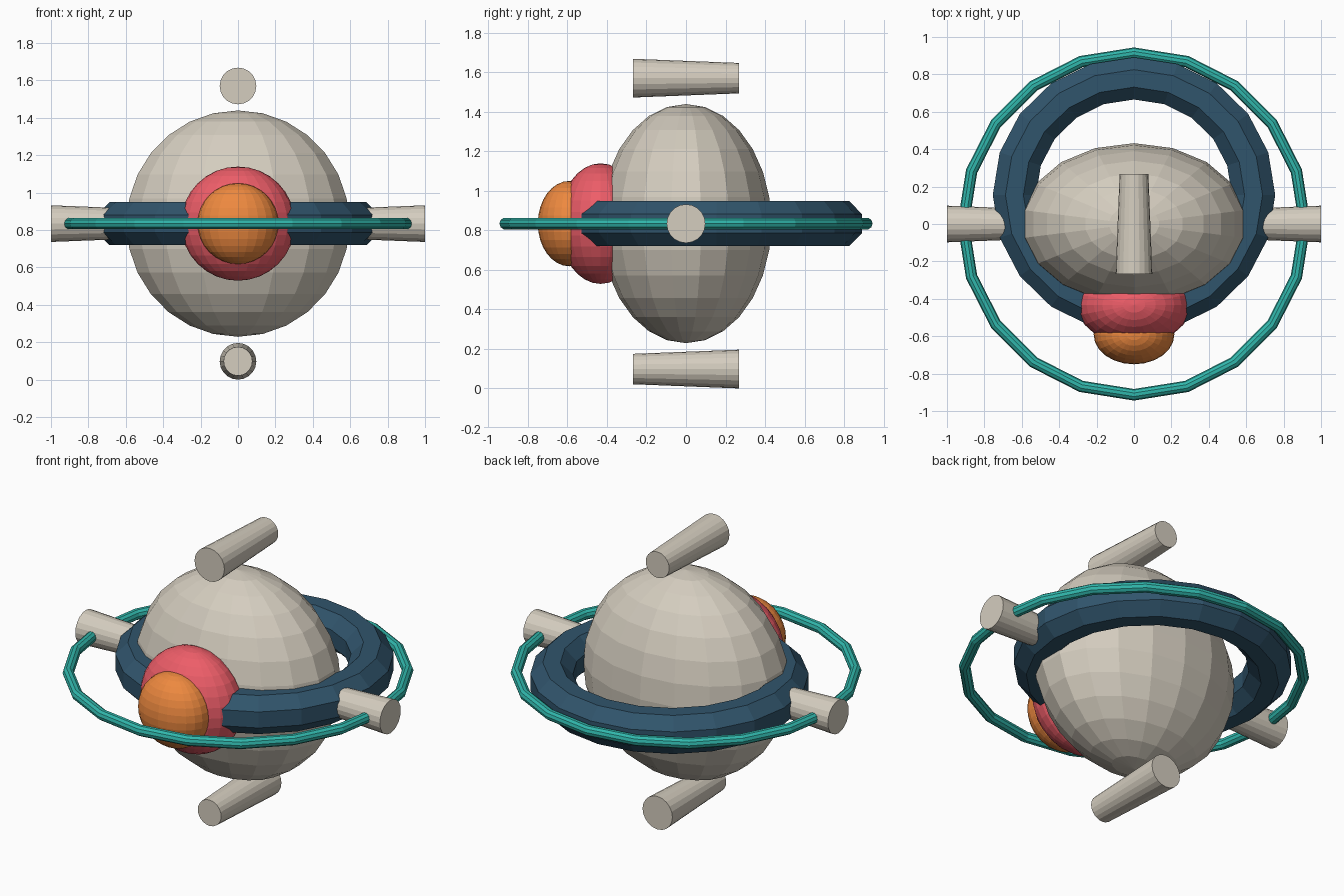
import bpy, math

if "Cube" in bpy.data.objects:
    bpy.data.objects.remove(bpy.data.objects["Cube"])

ZC = 0.834  # height of the shared centre plane


def paint(ob, name, rgb):
    ob.name = name
    mat = bpy.data.materials.get(str(rgb)) or bpy.data.materials.new(str(rgb))
    mat.diffuse_color = (*rgb, 1)
    mat.use_nodes = True
    mat.node_tree.nodes["Principled BSDF"].inputs["Base Color"].default_value = mat.diffuse_color
    ob.data.materials.append(mat)


def ellipsoid(name, loc, radii, segs, rings, rgb):
    bpy.ops.mesh.primitive_uv_sphere_add(segments=segs, ring_count=rings, radius=1, location=loc)
    ob = bpy.context.object
    ob.scale = radii
    paint(ob, name, rgb)


def ring(name, loc, major, minor, sides, rgb, twist=0.0, scale=(1, 1, 1), segs=20):
    # torus with a controllable rotation of its cross-section
    verts, faces = [], []
    for i in range(segs):
        a = 2 * math.pi * i / segs
        for j in range(sides):
            b = 2 * math.pi * j / sides + twist
            r = major + minor * math.cos(b)
            verts.append((r * math.cos(a), r * math.sin(a), minor * math.sin(b)))
            i2, j2 = (i + 1) % segs, (j + 1) % sides
            faces.append((i * sides + j, i2 * sides + j, i2 * sides + j2, i * sides + j2))
    me = bpy.data.meshes.new(name)
    me.from_pydata(verts, [], faces)
    ob = bpy.data.objects.new(name, me)
    bpy.context.collection.objects.link(ob)
    ob.location, ob.scale = loc, scale
    paint(ob, name, rgb)


def peg(name, loc, rot):
    # tapered peg, wide end towards local -z
    bpy.ops.mesh.primitive_cone_add(vertices=20, radius1=0.098, radius2=0.077, depth=0.535,
                                    location=loc, rotation=rot)
    paint(bpy.context.object, name, CREAM)


CREAM = (0.66, 0.61, 0.52)
NAVY = (0.03, 0.09, 0.15)
TEAL = (0.03, 0.47, 0.41)
RED = (0.85, 0.11, 0.14)
ORANGE = (0.85, 0.25, 0.05)

# body and the stacked nose domes
ellipsoid("body", (0, 0, ZC), (0.605, 0.432, 0.605), 18, 14, CREAM)
ellipsoid("inner_dome", (0, -0.432, ZC), (0.305, 0.213, 0.305), 24, 16, RED)
ellipsoid("outer_dome", (0, -0.59, ZC), (0.216, 0.16, 0.216), 24, 16, ORANGE)

# octagonal thick ring, set back, and the thin outer hoop
ring("thick_ring", (0, 0.155, ZC), 0.633, 0.124, 8, NAVY, math.pi / 8, (1.01, 0.985, 1))
ring("outer_hoop", (0, 0, ZC), 0.913, 0.031, 10, TEAL)

# side pegs (wide end outward), top and bottom pegs
h = math.pi / 2
for side, label in ((-1, "left"), (1, "right")):
    peg(label + "_peg", (side * 0.7325, 0, ZC), (0, -side * h, 0))
peg("top_peg", (0, 0, 1.57), (-h, 0, 0))
peg("bottom_peg", (0, 0, 0.098), (h, 0, 0))
